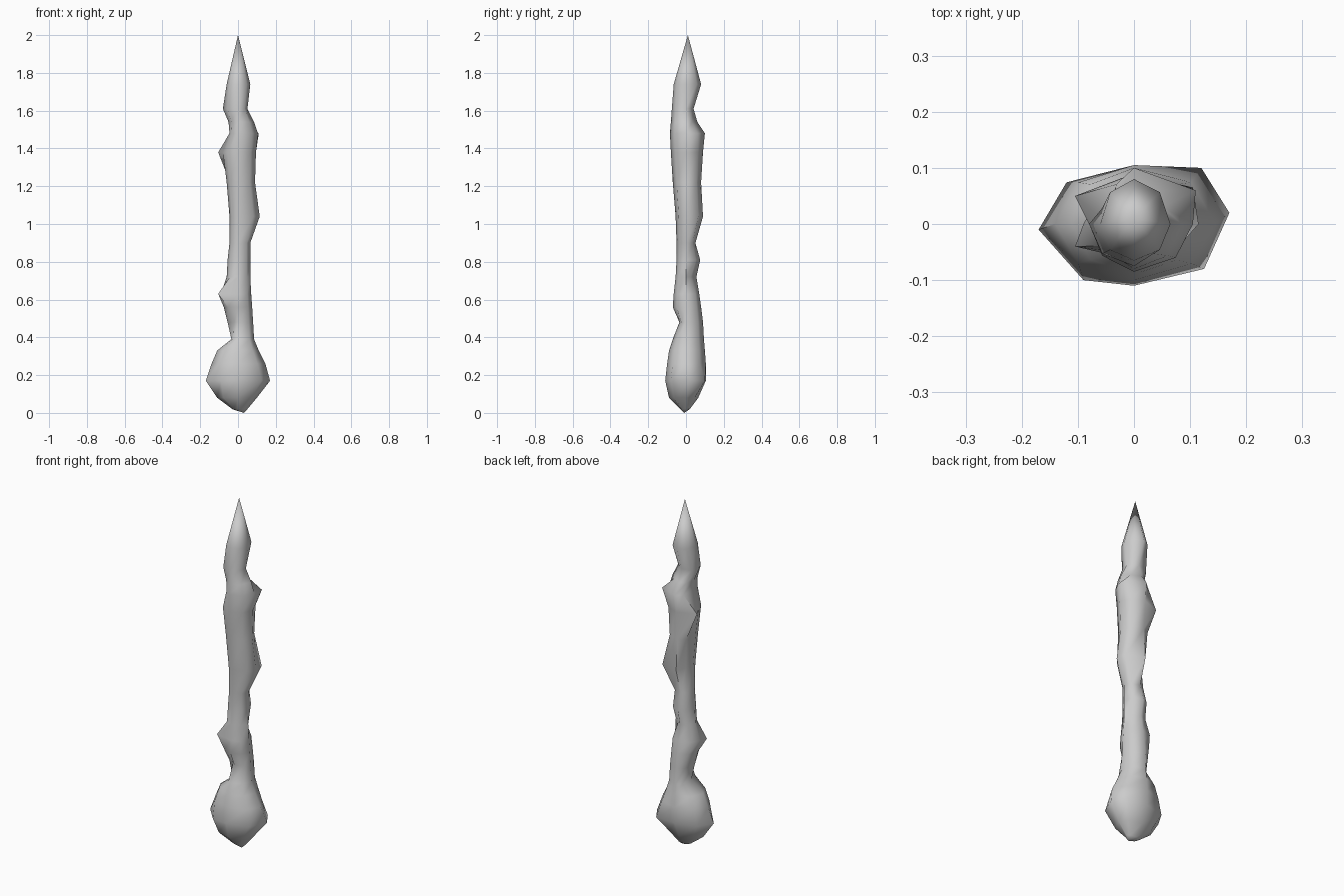
import bpy, bmesh, math

# Stations up the club: height, reach to left, right, front, back
stations = [
    (0.02, 0.03, 0.05, 0.03, 0.02),
    (0.08, 0.11, 0.10, 0.09, 0.065),
    (0.17, 0.17, 0.17, 0.11, 0.105),
    (0.26, 0.14, 0.145, 0.10, 0.105),
    (0.33, 0.11, 0.11, 0.09, 0.10),
    (0.39, 0.035, 0.085, 0.07, 0.095),
    (0.48, 0.055, 0.08, 0.035, 0.09),
    (0.56, 0.075, 0.075, 0.07, 0.08),
    (0.63, 0.09, 0.07, 0.065, 0.07),
    (0.72, 0.06, 0.065, 0.055, 0.055),
    (0.81, 0.055, 0.065, 0.05, 0.075),
    (0.90, 0.045, 0.065, 0.05, 0.05),
    (1.04, 0.045, 0.115, 0.055, 0.09),
    (1.22, 0.06, 0.09, 0.07, 0.08),
    (1.38, 0.08, 0.095, 0.08, 0.09),
    (1.48, 0.045, 0.105, 0.085, 0.10),
    (1.54, 0.05, 0.085, 0.08, 0.06),
    (1.61, 0.08, 0.05, 0.075, 0.04),
    (1.74, 0.06, 0.065, 0.065, 0.08),
]
# Knots and dents: (station, corner) -> position; corner 0 is right, 2 back, 4 left, 6 front
knots = {
    (2, 4): (-0.17, -0.01), (2, 5): (-0.09, -0.10), (2, 0): (0.17, 0.02), (2, 7): (0.125, -0.08),
    (2, 1): (0.12, 0.10), (6, 5): (-0.02, -0.015),
    (8, 5): (-0.105, -0.04), (9, 1): (0.03, 0.025),
    (12, 1): (0.105, 0.065), (12, 3): (-0.02, 0.03),
    (14, 3): (-0.105, 0.05), (15, 1): (0.11, 0.06), (16, 1): (0.05, 0.03),
    (17, 1): (0.025, 0.025),
}
SIDES = 8


def corner(i, k):
    z, left, right, front, back = stations[i]
    a = 2 * math.pi * k / SIDES
    c, s = math.cos(a), math.sin(a)
    x, y = knots.get((i, k), (c * (right if c > 0 else left), s * (back if s > 0 else front)))
    return x, y, z


# Knobbly club skinned through the stations, closed to a point at each end
bm = bmesh.new()
rings = [[bm.verts.new(corner(i, k)) for k in range(SIDES)] for i in range(len(stations))]
bottom = bm.verts.new((0.03, -0.01, 0))
tip = bm.verts.new((0, 0.01, 2))
for k in range(SIDES):
    n = (k + 1) % SIDES
    for lo, hi in zip(rings, rings[1:]):
        bm.faces.new((lo[k], lo[n], hi[n], hi[k]))
    bm.faces.new((bottom, rings[0][n], rings[0][k]))
    bm.faces.new((tip, rings[-1][k], rings[-1][n]))
bmesh.ops.recalc_face_normals(bm, faces=bm.faces)
mesh = bpy.data.meshes.new("gnarled_club")
bm.to_mesh(mesh)
bm.free()
club = bpy.data.objects.new("gnarled_club", mesh)
bpy.context.collection.objects.link(club)

# Soft shading with the hardest creases kept
bpy.context.view_layer.objects.active = club
club.select_set(True)
bpy.ops.object.shade_smooth_by_angle(angle=math.radians(60))
